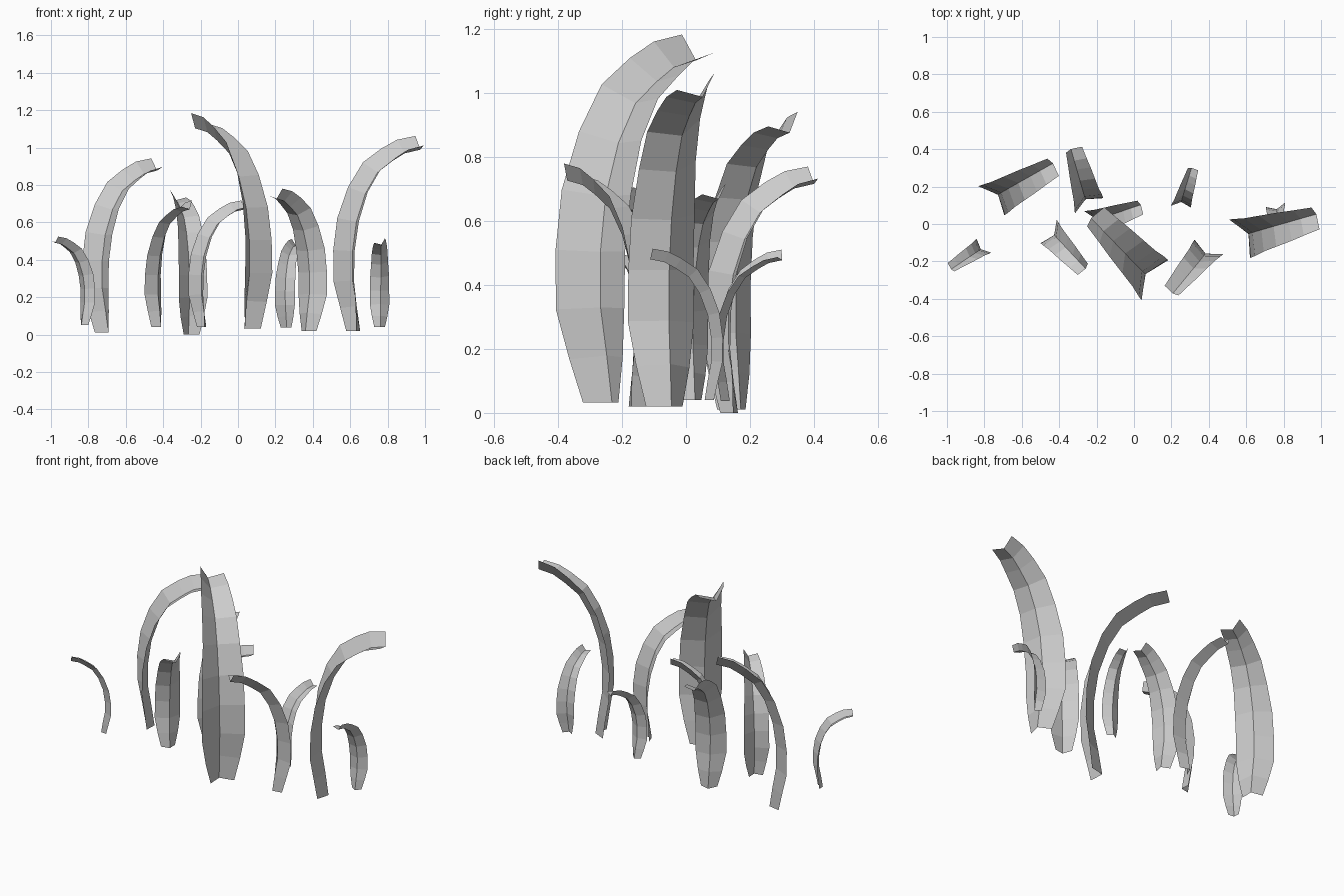
import bpy, bmesh
from math import sin, cos, radians
from mathutils import Vector

if "Cube" in bpy.data.objects:
    bpy.data.objects.remove(bpy.data.objects["Cube"])

# Blade spine: (lean, height, half width) at full size, root to tip
SPINE = [(0, 0, .063), (-.018, .125, .093), (-.041, .265, .117), (-.04, .43, .117),
         (-.017, .595, .115), (.037, .755, .104), (.113, .88, .097),
         (.207, .95, .088), (.284, .995, .078), (.378, 1.016, .067)]
FOLD = .053  # depth of the V-shaped crease


def make_blade(name, base, azimuth, size, reach=1.0):
    a = radians(azimuth)
    lean = Vector((cos(a), sin(a), 0))
    left = Vector((-sin(a), cos(a), 0))
    up = Vector((0, 0, 1))
    bm = bmesh.new()
    rows = []
    last = len(SPINE) - 1
    for i, (s, z, w) in enumerate(SPINE):
        # Local frame follows the spine and rolls gradually toward the tip
        p, q = SPINE[max(i - 1, 0)], SPINE[min(i + 1, last)]
        tan = up if i == 0 else (lean * (q[0] - p[0]) + up * (q[1] - p[1])).normalized()
        inner = left.cross(tan)
        roll = radians(10 + 13 * i / last)
        side = left * cos(roll) - inner * sin(roll)
        fold = inner * cos(roll) + left * sin(roll)
        mid = lean * s * reach + up * z
        rows.append([bm.verts.new(Vector(base) + size * v)
                     for v in (mid + side * w, mid + fold * FOLD, mid - side * w)])
    for r0, r1 in zip(rows, rows[1:]):
        for k in (0, 1):
            bm.faces.new((r0[k], r0[k + 1], r1[k + 1], r1[k]))
    mesh = bpy.data.meshes.new(name)
    bm.to_mesh(mesh)
    bm.free()
    bpy.context.collection.objects.link(bpy.data.objects.new(name, mesh))


# Grass clump: base position, lean direction in degrees, size, reach
BLADES = [
    ((-.82, -.128, .05), 213, .455, 1.1),
    ((-.73, .142, .01), 28.5, .895, 1),
    ((-.438, -.06, .04), -48, .65, 1),
    ((-.248, .127, 0), 105, .74, 1),
    ((-.20, .012, .04), 18, .65, 1),
    ((.08, -.267, .033), 133, 1.105, 1),
    ((.257, .113, .037), 72, .455, 1.1),
    ((.38, -.146, .02), 229.5, .73, 1),
    ((.605, -.068, .02), 15, 1, 1),
    ((.757, .082, .04), 270, .455, 1.1),
]
for n, (base, az, size, reach) in enumerate(BLADES, 1):
    make_blade(f"grass_blade_{n}", base, az, size, reach)
